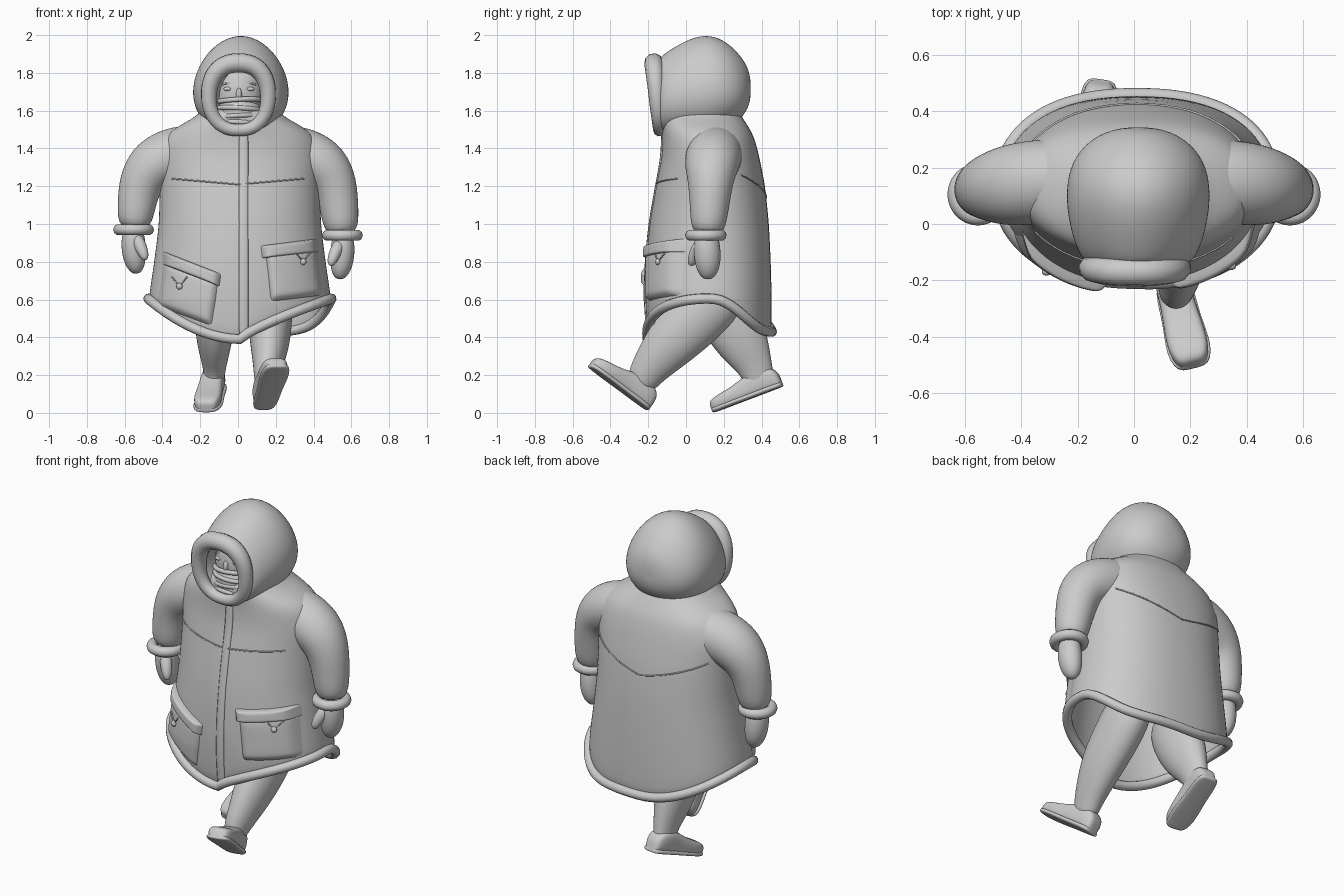
import bpy, bmesh, math
from mathutils import Vector, Matrix

if "Cube" in bpy.data.objects:
    bpy.data.objects.remove(bpy.data.objects["Cube"])

grey = bpy.data.materials.new("plain_grey")
grey.use_nodes = True
colour = (0.6, 0.6, 0.6, 1)
grey.diffuse_color = colour
grey.node_tree.nodes["Principled BSDF"].inputs["Base Color"].default_value = colour
TAU = math.tau


def power(v, e):
    return math.copysign(abs(v) ** e, v)


def finish(name, bm, subsurf=0, thick=0):
    bmesh.ops.recalc_face_normals(bm, faces=bm.faces)
    me = bpy.data.meshes.new(name)
    bm.to_mesh(me)
    bm.free()
    me.materials.append(grey)
    me.shade_smooth()
    ob = bpy.data.objects.new(name, me)
    bpy.context.collection.objects.link(ob)
    if thick:
        ob.modifiers.new("thickness", "SOLIDIFY").thickness = thick
    if subsurf:
        mod = ob.modifiers.new("smooth", "SUBSURF")
        mod.levels = mod.render_levels = subsurf


def loft(name, rings, start=True, end=True, subsurf=2, thick=0):
    bm = bmesh.new()
    loops = [[bm.verts.new(p) for p in ring] for ring in rings]
    n = len(rings[0])
    for a, b in zip(loops, loops[1:]):
        for i in range(n):
            bm.faces.new((a[i], a[(i + 1) % n], b[(i + 1) % n], b[i]))
    for cap, loop in ((start, loops[0]), (end, loops[-1])):
        if cap:
            mid = bm.verts.new(sum((v.co for v in loop), Vector()) / n)
            for i in range(n):
                bm.faces.new((loop[i], loop[(i + 1) % n], mid))
    finish(name, bm, subsurf, thick)


def limb(name, stations, sides=14, flat=1.0):
    """Round limb through stations of (point, radius); flat squeezes it sideways."""
    pts = [Vector(p) for p, r in stations]
    rings = []
    for i, (p, r) in enumerate(stations):
        d = (pts[min(i + 1, len(pts) - 1)] - pts[max(i - 1, 0)]).normalized()
        u = (Vector((1, 0, 0)) - d * d.x).normalized()
        w = d.cross(u)
        rings.append([pts[i] + r * (u * flat * math.cos(TAU * k / sides) + w * math.sin(TAU * k / sides))
                      for k in range(sides)])
    loft(name, rings)


def cord(name, pts, radius, cyclic=False, scale=lambda i: 1.0):
    cu = bpy.data.curves.new(name, "CURVE")
    cu.dimensions = "3D"
    cu.bevel_depth = radius
    cu.bevel_resolution = 3
    cu.use_fill_caps = True
    sp = cu.splines.new("POLY")
    sp.points.add(len(pts) - 1)
    for i, p in enumerate(pts):
        sp.points[i].co = (*p, 1)
        sp.points[i].radius = scale(i)
    sp.use_cyclic_u = cyclic
    sp.use_smooth = True
    cu.materials.append(grey)
    bpy.context.collection.objects.link(bpy.data.objects.new(name, cu))


def ball(name, centre, size):
    bm = bmesh.new()
    bmesh.ops.create_uvsphere(bm, u_segments=24, v_segments=14, radius=1,
                              matrix=Matrix.Translation(centre) @ Matrix.Diagonal((*size, 1)))
    finish(name, bm)


# Coat: height, half width, front y, back y
COAT = [(0.35, 0.49, -0.2, 0.455), (0.6, 0.485, -0.22, 0.455), (0.8, 0.455, -0.215, 0.45),
        (1.0, 0.43, -0.195, 0.44), (1.2, 0.425, -0.16, 0.42), (1.35, 0.43, -0.13, 0.39),
        (1.45, 0.41, -0.125, 0.365), (1.51, 0.345, -0.13, 0.335), (1.57, 0.23, -0.14, 0.295),
        (1.63, 0.18, -0.12, 0.26)]


def girth(z):
    z = min(max(z, COAT[0][0]), COAT[-1][0])
    for a, b in zip(COAT, COAT[1:]):
        if z <= b[0]:
            t = (z - a[0]) / (b[0] - a[0])
            rx, f, k = (a[i] + t * (b[i] - a[i]) for i in (1, 2, 3))
            return rx, (k - f) / 2, (k + f) / 2


def around(angle, z, off=0.0):
    """Point on the coat: round in front, boxier behind."""
    rx, ry, mid = girth(z)
    e = 0.96 if math.cos(angle) > 0 else 0.87
    return Vector((0.01 + (rx + off) * power(math.sin(angle), e),
                   mid - (ry + off) * power(math.cos(angle), e), z))


def on_front(x, z, off=0.0):
    s = power((x - 0.01) / (girth(z)[0] + off), 1 / 0.96)
    return around(math.asin(max(-1, min(1, s))), z, off)


def hem(angle):
    s = math.sin(angle)
    low, left, right = (0.39, 0.75, 1.8) if math.cos(angle) > 0 else (0.43, 5, 1.7)
    return low + (0.605 - low) * abs(s) ** (left if s > 0 else right)


N = 40
angles = [TAU * i / N for i in range(N)]
rings = [[around(a, hem(a) + (0.9 - hem(a)) * t) for a in angles] for t in (0, 0.25, 0.5, 0.75)]
rings += [[around(a, z) for a in angles]
          for z in (0.9, 1.0, 1.1, 1.2, 1.28, 1.35, 1.41, 1.46, 1.5, 1.54, 1.57, 1.63)]
loft("coat", rings, start=False, subsurf=1, thick=0.015)
cord("hem_trim", [around(TAU * i / 80, hem(TAU * i / 80)) for i in range(80)], 0.027, True)

# Front closing strip and chest and back seams
loft("front_strip", [[on_front(x, z, o) for x, o in ((0.0, -0.01), (0.005, 0.006), (0.055, 0.006), (0.06, -0.01))]
                     for z in [0.4 + 0.09 * i for i in range(13)]], subsurf=1)
cord("chest_seam", [on_front(-0.35 + 0.035 * i, 1.21 + 0.03 * abs(i - 10) / 10) for i in range(21)], 0.004)
cord("back_seam", [around(math.pi + (i - 10) * 0.1, 1.14 + 0.012 * abs(i - 10)) for i in range(21)], 0.004)

# Hood: y, bottom z, top z, half width; it narrows towards the top
hood = [(-0.04, 1.5, 1.81, 0.11), (-0.13, 1.49, 1.84, 0.14), (-0.15, 1.48, 1.875, 0.175), (-0.1, 1.47, 1.915, 0.215),
        (0, 1.46, 1.975, 0.245), (0.1, 1.46, 2.008, 0.257), (0.2, 1.49, 1.98, 0.245), (0.28, 1.54, 1.905, 0.195),
        (0.33, 1.61, 1.83, 0.115), (0.342, 1.67, 1.76, 0.04)]
turn = [TAU * k / 24 for k in range(24)]
loft("hood", [[(0.015 + w * math.cos(t) * (1 - 0.14 * math.sin(t)), y, (a + b) / 2 + (b - a) / 2 * math.sin(t))
               for t in turn] for y, a, b, w in hood])
ring = [TAU * i / 48 for i in range(48)]
cord("hood_brim", [(0.003 + 0.157 * power(math.cos(a), 0.85), -0.155 - 0.015 * math.sin(a),
                    1.675 + 0.178 * power(math.sin(a), 0.9)) for a in ring],
     0.044, True, lambda i: 0.97 + 0.2 * math.sin(ring[i]))

# Face and layered scarf
ball("face", (0.005, -0.02, 1.69), (0.125, 0.105, 0.17))
ball("nose", (0.005, -0.12, 1.685), (0.016, 0.02, 0.035))
ball("scarf", (0.005, -0.03, 1.59), (0.12, 0.112, 0.105))
for i, z in enumerate((1.65, 1.605, 1.565, 1.53)):
    cord(f"scarf_fold_{i}", [(0.005 + 0.115 * math.sin(t), -0.035 - 0.1 * math.cos(t),
                              z + 0.01 * math.cos(t) + (-1) ** i * 0.006 * math.sin(t))
                             for t in [-1.5 + 0.15 * k for k in range(21)]], 0.013)
for side, word in ((1, "left"), (-1, "right")):
    x = 0.005 + side * 0.06
    ball(word + "_eye", (x, -0.108, 1.715), (0.022, 0.012, 0.011))
    cord(word + "_brow", [(x + side * k * 0.015, -0.11 + 0.004 * (k + 2), 1.745 - 0.002 * k * k)
                          for k in (-2, -1, 0, 1, 2)], 0.005)

# Sleeves, cuffs and mittens
for side, word, lift in ((1, "left", 0.0), (-1, "right", 0.03)):
    def at(x, y, z):
        return (side * x, y, z + lift)
    limb(word + "_sleeve", [((side * 0.2, 0.165, 1.385), 0.15), ((side * 0.34, 0.15, 1.37), 0.157),
                            ((side * 0.45, 0.135, 1.315), 0.15), ((side * 0.51, 0.13, 1.235), 0.125),
                            (at(0.535, 0.125, 1.1), 0.107), (at(0.55, 0.115, 0.95), 0.093)])
    cord(word + "_cuff", [at(0.553 + 0.078 * math.cos(a), 0.105 + 0.08 * math.sin(a), 0.94) for a in ring], 0.03, True)
    limb(word + "_mitten", [(at(0.555, 0.11, 0.95), 0.06), (at(0.555, 0.11, 0.88), 0.075),
                            (at(0.55, 0.115, 0.8), 0.073), (at(0.54, 0.115, 0.74), 0.055),
                            (at(0.535, 0.11, 0.71), 0.025)], 12, 0.9)
    limb(word + "_thumb", [(at(0.54, 0.08, 0.9), 0.035), (at(0.515, 0.05, 0.85), 0.036),
                           (at(0.495, 0.03, 0.8), 0.027), (at(0.492, 0.025, 0.78), 0.012)], 10)


# Pockets: bulging patches that follow the coat
def patch(name, corners, lift, n=12):
    tl, tr, bl, br = (Vector(c) for c in corners)
    bm = bmesh.new()
    grid = []
    for j in range(n + 1):
        row = []
        for i in range(n + 1):
            u, v = i / n, j / n
            p = tl.lerp(tr, u).lerp(bl.lerp(br, u), v)
            edge = max(abs(2 * u - 1), abs(2 * v - 1))
            row.append(bm.verts.new(on_front(p.x, p.y, -0.01 if edge == 1 else lift * (1 - 0.3 * edge ** 4))))
        grid.append(row)
    for a, b in zip(grid, grid[1:]):
        for i in range(n):
            bm.faces.new((a[i], a[i + 1], b[i + 1], b[i]))
    finish(name, bm, 1)


for word, body, flap, bx, bz in (
        ("left", ((0.14, 0.86), (0.43, 0.89), (0.17, 0.585), (0.46, 0.62)),
         ((0.115, 0.885), (0.43, 0.925), (0.125, 0.815), (0.44, 0.85)), 0.345, 0.8),
        ("right", ((-0.40, 0.81), (-0.1, 0.7), (-0.435, 0.565), (-0.135, 0.455)),
         ((-0.405, 0.86), (-0.085, 0.735), (-0.405, 0.785), (-0.095, 0.665)), -0.31, 0.67)):
    patch(word + "_pocket", body, 0.025)
    patch(word + "_pocket_flap", flap, 0.038)
    ball(word + "_pocket_button", on_front(bx, bz, 0.028), (0.017, 0.014, 0.017))
    cord(word + "_button_loop", [on_front(bx + dx, bz + dz, 0.028) for dx, dz in
                                 ((-0.04, 0.05), (0, 0.0), (0.04, 0.05))], 0.004)

# Legs striding
limb("left_leg", [((0.17, 0.2, 0.66), 0.16), ((0.17, 0.08, 0.53), 0.165), ((0.17, -0.07, 0.385), 0.15),
                  ((0.16, -0.17, 0.265), 0.112), ((0.15, -0.22, 0.195), 0.092), ((0.145, -0.245, 0.14), 0.075)],
     16, 0.74)
limb("right_leg", [((-0.13, 0.16, 0.68), 0.17), ((-0.125, 0.23, 0.5), 0.165), ((-0.125, 0.3, 0.37), 0.145),
                   ((-0.125, 0.36, 0.26), 0.1), ((-0.125, 0.38, 0.2), 0.086), ((-0.13, 0.4, 0.13), 0.075)], 16, 0.66)


# Boots: share along sole, half width, height
BOOT = [(0.0, 0.035, 0.07), (0.04, 0.055, 0.11), (0.2, 0.064, 0.14), (0.4, 0.063, 0.13), (0.6, 0.07, 0.1),
        (0.8, 0.075, 0.085), (0.95, 0.062, 0.075), (1.0, 0.04, 0.055)]


def boot(name, heel, toe):
    heel, toe = Vector(heel), Vector(toe)
    along = toe - heel
    across = along.cross(Vector((0, 0, 1))).normalized()
    up = across.cross(along).normalized()

    def section(s, w, low, high):
        out = []
        for k in range(16):
            c, h = (power(f(TAU * k / 16), 0.6) for f in (math.cos, math.sin))
            out.append(heel + along * s + across * w * c + up * (low + (high - low) * (h + 1) / 2))
        return out
    loft(name, [section(s, w, 0.005, h) for s, w, h in BOOT])
    loft(name + "_sole", [section(s, w + 0.006, 0, 0.028) for s, w, h in BOOT], subsurf=1)


boot("left_boot", (0.135, -0.205, 0.012), (0.213, -0.515, 0.243))
boot("right_boot", (-0.115, 0.515, 0.14), (-0.17, 0.145, 0.0))
